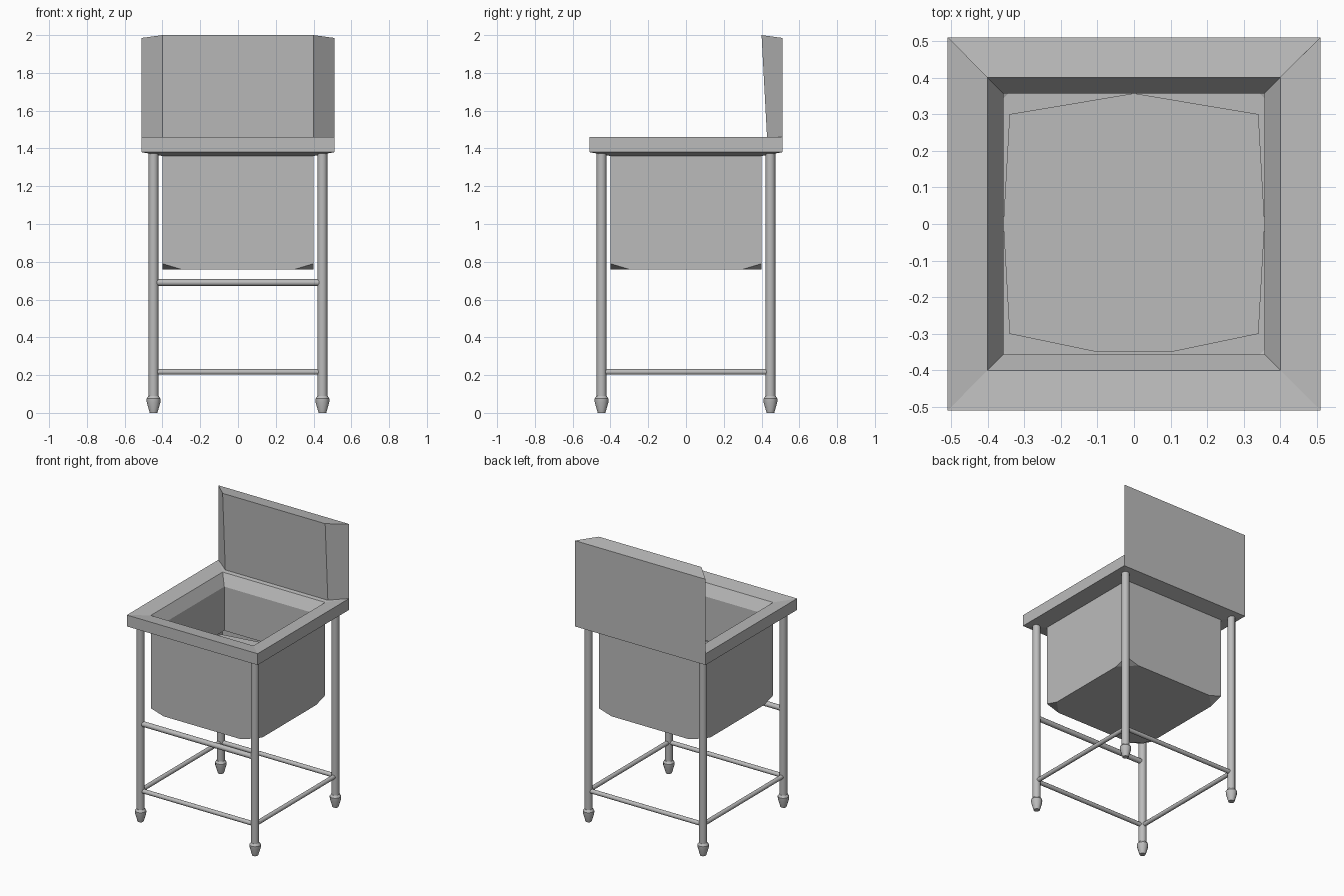
import bpy, bmesh, math
from mathutils import Vector

cube = bpy.data.objects.get("Cube")
if cube:
    bpy.data.objects.remove(cube, do_unlink=True)

steel = bpy.data.materials.new("brushed steel grey")
steel.use_nodes = True
colour = (0.5, 0.5, 0.5, 1)
steel.diffuse_color = colour
steel.node_tree.nodes["Principled BSDF"].inputs["Base Color"].default_value = colour


def finish(name, bm, smooth=None, recalc=False):
    if recalc:
        bmesh.ops.recalc_face_normals(bm, faces=bm.faces)
    mesh = bpy.data.meshes.new(name)
    bm.to_mesh(mesh)
    bm.free()
    mesh.materials.append(steel)
    ob = bpy.data.objects.new(name, mesh)
    bpy.context.collection.objects.link(ob)
    if smooth:
        bpy.ops.object.select_all(action='DESELECT')
        ob.select_set(True)
        bpy.context.view_layer.objects.active = ob
        bpy.ops.object.shade_smooth_by_angle(angle=math.radians(smooth))
    return ob


def loft(bm, rings):
    """Bridge successive rings of points; the outside is on the right of upward travel."""
    loops = [[bm.verts.new(p) for p in ring] for ring in rings]
    n = len(loops[0])
    for a, b in zip(loops, loops[1:]):
        for i in range(n):
            j = (i + 1) % n
            bm.faces.new((a[i], a[j], b[j], b[i]))
    return loops


def square(h, z):
    return [(-h, -h, z), (h, -h, z), (h, h, z), (-h, h, z)]


def tube(name, start, end, profile, sides=12):
    """Turned part: profile is (distance along axis, radius) pairs."""
    start, end = Vector(start), Vector(end)
    axis = (end - start).normalized()
    turn = axis.to_track_quat('Z', 'Y')
    bm = bmesh.new()
    loops = loft(bm, [[start + turn @ Vector((r * math.cos(t), r * math.sin(t), d))
                       for t in (2 * math.pi * k / sides for k in range(sides))]
                      for d, r in profile])
    bm.faces.new(loops[0][::-1])
    bm.faces.new(loops[-1])
    return finish(name, bm, 35)


# Rim folding over into the inner bowl walls
bm = bmesh.new()
loft(bm, [square(h, z) for h, z in
          [(0.40, 1.36), (0.51, 1.38), (0.51, 1.46), (0.40, 1.445), (0.357, 1.37), (0.357, 1.06)]])
finish("rim_and_bowl", bm)

# Bowl floor, stopping short of the corners
bm = bmesh.new()
outline = [(-0.34, -0.30), (-0.1, -0.35), (0.1, -0.35), (0.34, -0.30),
           (0.357, 0), (0.34, 0.30), (0, 0.357), (-0.34, 0.30), (-0.357, 0)]
bm.faces.new([bm.verts.new((x, y, 1.06)) for x, y in outline])
finish("bowl_floor", bm)

# Outer basin casing, open on top, with clipped bottom corners
bm = bmesh.new()
bmesh.ops.create_cube(bm, size=1)
for v in bm.verts:
    v.co = Vector((v.co.x * 0.8, v.co.y * 0.8, 1.07 + v.co.z * 0.62))
for sx in (-1, 1):
    for sy in (-1, 1):
        corner = Vector((sx * 0.4, sy * 0.4, 0.79))
        normal = Vector((sx * 0.3, sy * 0.3, -1)).normalized()
        cut = bmesh.ops.bisect_plane(bm, geom=bm.verts[:] + bm.edges[:] + bm.faces[:],
                                     plane_co=corner, plane_no=normal, clear_outer=True)
        rim_edges = [e for e in cut["geom_cut"] if isinstance(e, bmesh.types.BMEdge)]
        bmesh.ops.holes_fill(bm, edges=rim_edges)
bmesh.ops.recalc_face_normals(bm, faces=bm.faces)
bmesh.ops.delete(bm, geom=[f for f in bm.faces if f.normal.z > 0.9], context='FACES_ONLY')
finish("basin_casing", bm)

# Splashback with leaning front and splayed ends
bm = bmesh.new()
loops = loft(bm, [
    [(-0.51, 0.51, 1.46), (-0.4, 0.43, 1.44), (0.4, 0.43, 1.44), (0.51, 0.51, 1.46)],
    [(-0.51, 0.51, 1.985), (-0.4, 0.40, 2.0), (0.4, 0.40, 2.0), (0.51, 0.51, 1.985)]])
bm.faces.new(loops[0][::-1])
bm.faces.new(loops[1])
finish("splashback", bm, recalc=True)

# Legs with adjustable feet
L = 0.447
for sy, depth in ((-1, "front"), (1, "back")):
    for sx, side in ((-1, "right"), (1, "left")):
        x, y = sx * L, sy * L
        tube(f"{depth}_{side}_leg", (x, y, 0.08), (x, y, 1.4), [(0, 0.026), (1.31, 0.026)])
        tube(f"{depth}_{side}_foot", (x, y, 0), (x, y, 1),
             [(0, 0.02), (0.055, 0.036), (0.075, 0.037), (0.09, 0.027)])

# Lower rails on all sides, and one upper rail at the front
rail = [(0, 0.015), (2 * L, 0.015)]
for s, depth, side in ((-1, "front", "right"), (1, "back", "left")):
    tube(f"{depth}_lower_rail", (-L, s * L, 0.217), (L, s * L, 0.217), rail)
    tube(f"{side}_lower_rail", (s * L, -L, 0.217), (s * L, L, 0.217), rail)
tube("front_upper_rail", (-L, -L, 0.69), (L, -L, 0.69), [(0, 0.018), (2 * L, 0.018)])
